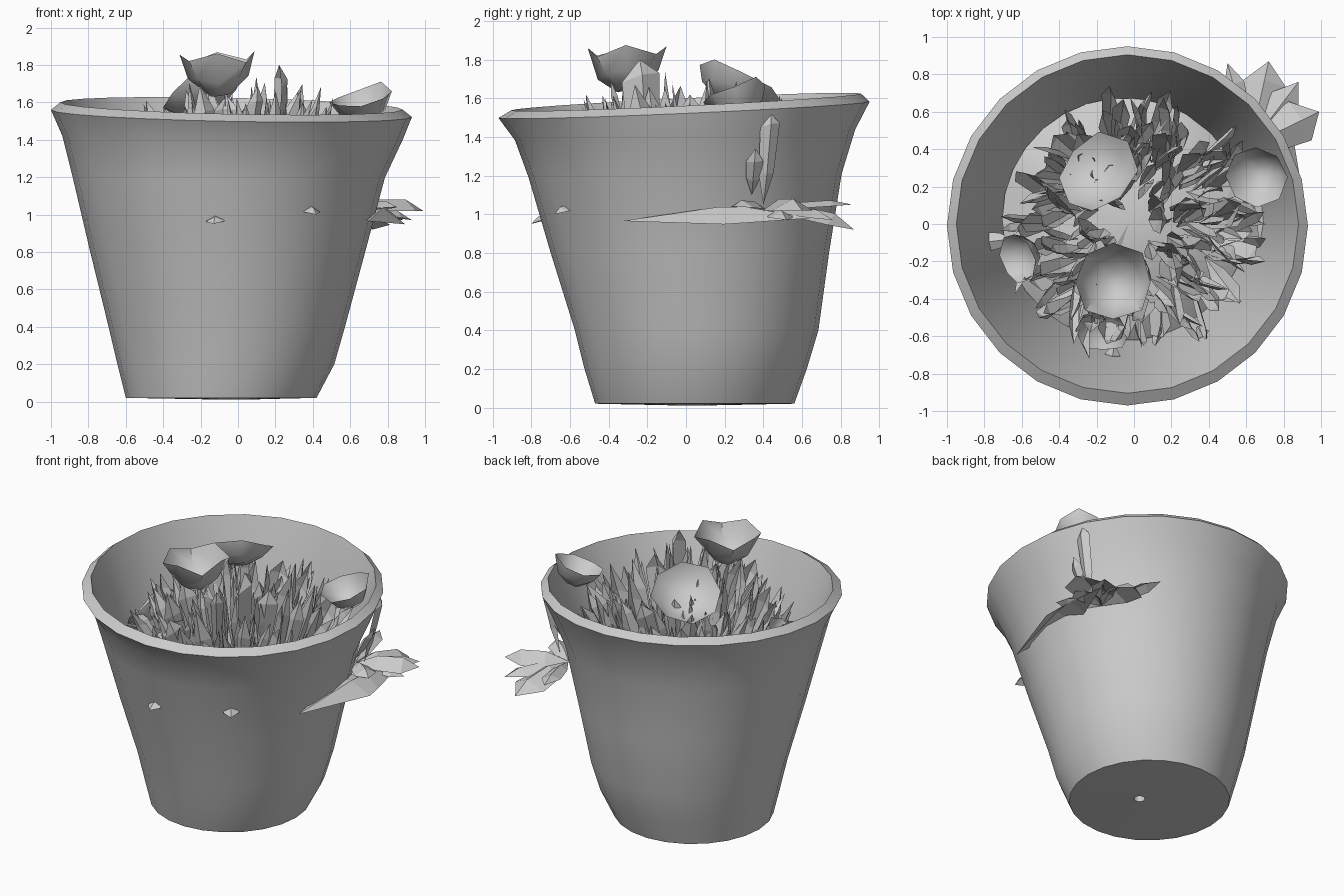
import bpy, bmesh, math, random
from mathutils import Vector

if "Cube" in bpy.data.objects:
    bpy.data.objects.remove(bpy.data.objects["Cube"])
random.seed(7)
R = random.uniform


def finish(bm, name, angle=None, recalc=False):
    if recalc:
        bmesh.ops.recalc_face_normals(bm, faces=bm.faces)
    me = bpy.data.meshes.new(name)
    bm.to_mesh(me)
    bm.free()
    ob = bpy.data.objects.new(name, me)
    bpy.context.collection.objects.link(ob)
    if angle:
        bpy.ops.object.select_all(action='DESELECT')
        bpy.context.view_layer.objects.active = ob
        ob.select_set(True)
        bpy.ops.object.shade_smooth_by_angle(angle=math.radians(angle))
    return ob


def ring(bm, n, z, cx, cy, rx, ry):
    tilt = max(0, (z - 1.1) / 0.45)          # the rim leans slightly
    out = []
    for i in range(n):
        a = 2 * math.pi * i / n
        x, y = cx + rx * math.cos(a), cy + ry * math.sin(a)
        out.append(bm.verts.new((x, y, z + tilt * (0.045 * y - 0.02 * x))))
    return out


def bridge(bm, a, b):
    n = len(a)
    for i in range(n):
        j = (i + 1) % n
        bm.faces.new((a[i], a[j], b[j], b[i]))


# Pot: closed section swept round, with a small drain hole
sections = [
    (0.01, -0.02, 0.03, 0.035, 0.035), (0.02, -0.09, 0.045, 0.51, 0.515),
    (0.2, -0.065, 0.05, 0.58, 0.575), (0.4, -0.06, 0.055, 0.632, 0.63),
    (0.8, -0.055, 0.02, 0.735, 0.72), (1.2, -0.05, -0.005, 0.835, 0.81),
    (1.41, -0.03, -0.005, 0.91, 0.88), (1.54, -0.035, -0.01, 0.965, 0.96),
    (1.58, -0.035, 0.0, 0.915, 0.905), (1.2, -0.045, 0.0, 0.79, 0.77),
    (0.8, -0.05, 0.02, 0.69, 0.68), (0.1, -0.07, 0.045, 0.5, 0.5),
    (0.08, -0.02, 0.03, 0.035, 0.035)]
bm = bmesh.new()
loops = [ring(bm, 24, *s) for s in sections]
for k in range(len(loops)):
    bridge(bm, loops[k], loops[(k + 1) % len(loops)])
finish(bm, "pot", 30, True)

# Soil: rough mound deep in the pot
bm = bmesh.new()
mid = bm.verts.new((-0.03, 0.0, 0.92))
inner, outer = ring(bm, 30, 0.86, -0.03, 0, 0.4, 0.4), ring(bm, 30, 0.7, -0.05, 0.025, 0.655, 0.65)
for v in inner + outer:
    v.co.z += R(-0.02, 0.02)
bridge(bm, outer, inner)
for i in range(30):
    bm.faces.new((inner[i], inner[(i + 1) % 30], mid))
finish(bm, "soil", 40)


def blade(bm, base, tip, width, up, full=0.75):
    """Pointed leaf, folded along its middle."""
    base, tip = Vector(base), Vector(tip)
    d = tip - base
    side = d.cross(Vector(up)).normalized() * width / 2
    fold = side.cross(d).normalized() * width * 0.25
    v = [bm.verts.new(p) for p in (
        base, base + d * 0.35 + side * 0.8, base + d * full + side, tip,
        base + d * (full - 0.05) - side, base + d * 0.35 - side * 0.8,
        base + d * 0.35 + fold, base + d * full + fold)]
    for f in ((0, 1, 6), (1, 2, 7, 6), (2, 3, 7), (3, 4, 7), (4, 5, 6, 7), (5, 0, 6)):
        bm.faces.new([v[i] for i in f])


# Tuft of leaves fanning out of the soil
bm = bmesh.new()
for i in range(200):
    a = i * 2.39996 + R(-0.2, 0.2)
    r = 0.14 + 0.58 * math.sqrt((i + 0.5) / 200) + R(-0.08, 0.06)
    b = a + R(-0.35, 0.35)
    h = 1.63 - 0.28 * (r / 0.7) ** 3 + R(-0.2, 0.12)
    base = (0.6 * r * math.cos(b), 0.6 * r * math.sin(b), R(0.85, 1.1))
    tip = (0.02 + r * math.cos(a), r * math.sin(a), h)
    t = a + R(-1.5, 1.5)
    blade(bm, base, tip, R(0.06, 0.16), (math.cos(t), math.sin(t), 0), R(0.7, 0.88))
# Broad upright leaf near the front right
blade(bm, (0.18, -0.2, 1.05), (0.22, -0.24, 1.8), 0.2, (1, 0.2, 0), 0.9)
finish(bm, "leaf_tuft")


def petal_cup(name, centre, radius, depth, axis, n=8):
    """Faceted open bowl with an uneven rim."""
    bm = bmesh.new()
    q = Vector((0, 0, 1)).rotation_difference(Vector(axis).normalized())
    rows = []
    for rr, zz, jit in ((0.3, -1, 0.05), (0.75, -0.6, 0.1), (1.0, 0, 0.25)):
        row = []
        for i in range(n):
            a = 2 * math.pi * i / n
            s = radius * rr * R(0.93, 1.05)
            p = Vector((s * math.cos(a), s * math.sin(a), depth * (zz + R(-jit, jit))))
            row.append(bm.verts.new(Vector(centre) + q @ p))
        rows.append(row)
    bm.faces.new(rows[0][::-1])
    bridge(bm, rows[0], rows[1])
    bridge(bm, rows[1], rows[2])
    finish(bm, name, 50)


# Flower cups
petal_cup("front_flower", (-0.11, -0.31, 1.84), 0.21, 0.2, (-0.05, -0.05, 1))
petal_cup("back_flower", (-0.2, 0.27, 1.66), 0.23, 0.1, (-0.4, 0.5, 1))
petal_cup("right_flower", (0.65, 0.25, 1.65), 0.17, 0.16, (-0.15, -0.2, 1))
petal_cup("left_flower", (-0.62, -0.18, 1.3), 0.14, 0.09, (-0.6, -0.2, 0.7))
petal_cup("low_front_flower", (-0.17, -0.58, 1.3), 0.14, 0.09, (-0.1, -0.6, 0.7))

# Stray leaves breaking through the right side of the pot
bm = bmesh.new()
hub = (0.62, 0.42, 1.02)
for tip, w in (((0.99, 0.6, 1.02), 0.24), ((0.93, 0.52, 0.97), 0.14),
               ((0.72, 0.87, 0.92), 0.24), ((0.5, 0.86, 1.05), 0.12),
               ((0.88, 0.76, 0.97), 0.16), ((0.85, 0.24, 1.04), 0.15)):
    blade(bm, hub, tip, w, (0, 0, 1))
blade(bm, (0.82, 0.65, 0.98), (0.7, -0.33, 0.965), 0.26, (0.2, 0, 1), 0.5)
blade(bm, (0.7, 0.4, 1.05), (0.8, 0.44, 1.52), 0.1, (1, 0.2, 0), 0.9)
blade(bm, (0.68, 0.34, 1.1), (0.81, 0.36, 1.34), 0.09, (1, 0, 0))
# Small tips poking through the front wall
for x, y, z in ((0.42, -0.68, 1.0), (-0.13, -0.8, 0.95), (-0.82, -0.1, 0.97)):
    blade(bm, (x * 0.8, y * 0.8, z + 0.05), (x, y, z), 0.1, (0, 0, 1))
finish(bm, "stray_leaves")
